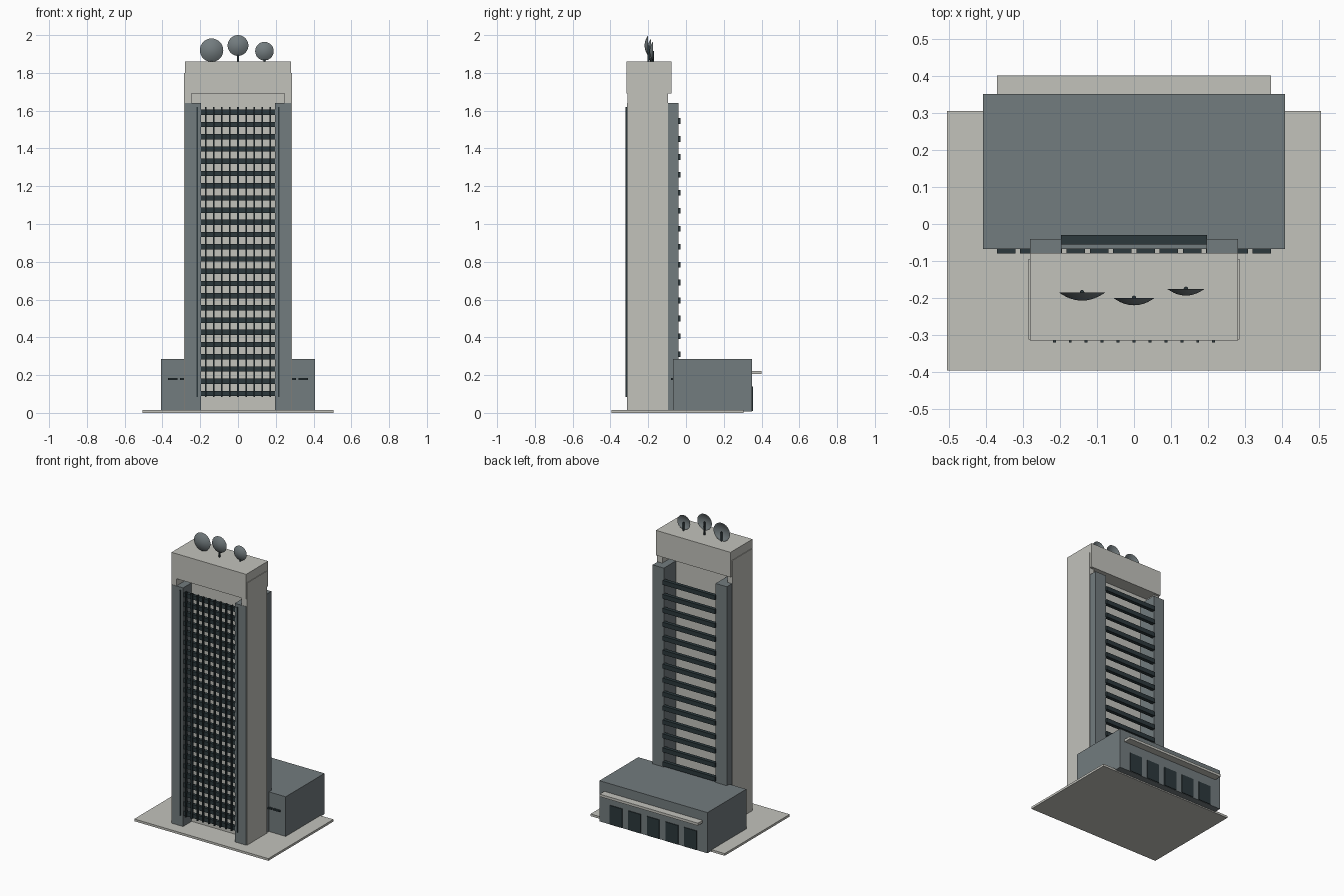
import bpy, bmesh, math
from mathutils import Matrix, Vector

if "Cube" in bpy.data.objects:
    bpy.data.objects.remove(bpy.data.objects["Cube"])


def material(name, rgb):
    m = bpy.data.materials.new(name)
    m.diffuse_color = (*rgb, 1)
    m.use_nodes = True
    m.node_tree.nodes["Principled BSDF"].inputs["Base Color"].default_value = m.diffuse_color
    return m


STONE = material("pale_stone", (0.54, 0.54, 0.50))
SLATE = material("slate_panel", (0.17, 0.20, 0.21))
DARK = material("dark_glass", (0.025, 0.04, 0.045))


def finish(name, bm, mat):
    bmesh.ops.recalc_face_normals(bm, faces=bm.faces)
    mesh = bpy.data.meshes.new(name)
    bm.to_mesh(mesh)
    bm.free()
    mesh.materials.append(mat)
    ob = bpy.data.objects.new(name, mesh)
    bpy.context.collection.objects.link(ob)
    return ob


def boxes(name, mat, *ranges):
    """One object from boxes given as (x0, x1, y0, y1, z0, z1)."""
    bm = bmesh.new()
    for x0, x1, y0, y1, z0, z1 in ranges:
        mid = Vector((x0 + x1, y0 + y1, z0 + z1)) / 2
        size = Matrix.Diagonal((x1 - x0, y1 - y0, z1 - z0, 1))
        bmesh.ops.create_cube(bm, size=1, matrix=Matrix.Translation(mid) @ size)
    return finish(name, bm, mat)


def mirrored(name, mat, x0, x1, *rest):
    return boxes(name, mat, (x0, x1, *rest), (-x1, -x0, *rest))


# Ground slab and low rear hall
boxes("base_slab", STONE, (-0.505, 0.505, -0.395, 0.305, 0, 0.015))
boxes("rear_hall", SLATE, (-0.407, 0.407, -0.068, 0.35, 0.008, 0.285))
boxes("entrance_canopy", STONE, (-0.37, 0.37, 0.345, 0.40, 0.205, 0.222))
boxes("entrance_doors", DARK, *[(0.14 * i - 0.047, 0.14 * i + 0.047, 0.345, 0.355, 0.01, 0.14)
                                for i in range(-2, 3)])
boxes("hall_slit_windows", DARK, *[(x - 0.025, x + 0.025, -0.08, -0.065, 0.174, 0.184)
                                   for x in [-0.345 + 0.0627 * i for i in range(12)]])

# Tower: recessed core, side walls, pillars and crown
boxes("tower_core", STONE, (-0.247, 0.247, -0.22, -0.17, 0.01, 1.70))
mirrored("side_walls", STONE, 0.245, 0.285, -0.311, -0.095, 0.01, 1.80)
mirrored("tower_pillars", SLATE, 0.195, 0.28, -0.313, -0.04, 0.01, 1.64)
boxes("crown", STONE, (-0.281, 0.281, -0.314, -0.078, 1.69, 1.86))

# Front window grid
boxes("front_bands", DARK, *[(-0.195, 0.195, -0.308, -0.285, z - 0.014, z + 0.014)
                             for z in [0.103 + 0.0647 * i for i in range(24)]])
boxes("front_mullions", DARK, *[(x - 0.004, x + 0.004, -0.319, -0.303, 0.085, 1.62)
                                for x in [0.043 * i for i in range(-5, 6)]])

# Rear louvres
boxes("rear_louvres", DARK, *[(-0.197, 0.197, -0.055, -0.03, z - 0.015, z + 0.015)
                              for z in [0.31 + 0.095 * i for i in range(14)]])


def dish(name, x, y, z, r):
    """Shallow bowl bulging to the front, hollow to the back, on a post."""
    depth, n, seg = 0.35 * r, 6, 32
    outer = [(r * i / n, -depth * (1 - (i / n) ** 2)) for i in range(n + 1)]
    inner = [(a * 0.98, b * 0.88) for a, b in reversed(outer)]
    bm = bmesh.new()
    vs = [bm.verts.new((a, b, 0)) for a, b in outer + inner]
    es = [bm.edges.new(p) for p in zip(vs, vs[1:])]
    bmesh.ops.spin(bm, geom=vs + es, cent=(0, 0, 0), axis=(0, 1, 0),
                   angle=2 * math.pi, steps=seg)
    bmesh.ops.remove_doubles(bm, verts=bm.verts, dist=1e-5)
    bmesh.ops.translate(bm, verts=bm.verts, vec=(x, y, z))
    bowl = finish(name, bm, SLATE)

    bm = bmesh.new()
    bmesh.ops.create_cone(bm, cap_ends=True, segments=12, radius1=0.006, radius2=0.006,
                          depth=z - 1.85,
                          matrix=Matrix.Translation((x, y + 0.001, (z + 1.85) / 2)))
    post = finish(name + "_post", bm, DARK)
    for ob in (bowl, post):
        bpy.ops.object.select_all(action='DESELECT')
        ob.select_set(True)
        bpy.context.view_layer.objects.active = ob
        bpy.ops.object.shade_smooth_by_angle(angle=math.radians(40))


# Roof dishes
dish("dish_left", -0.14, -0.185, 1.92, 0.062)
dish("dish_middle", 0.0, -0.20, 1.945, 0.055)
dish("dish_right", 0.14, -0.176, 1.915, 0.049)
